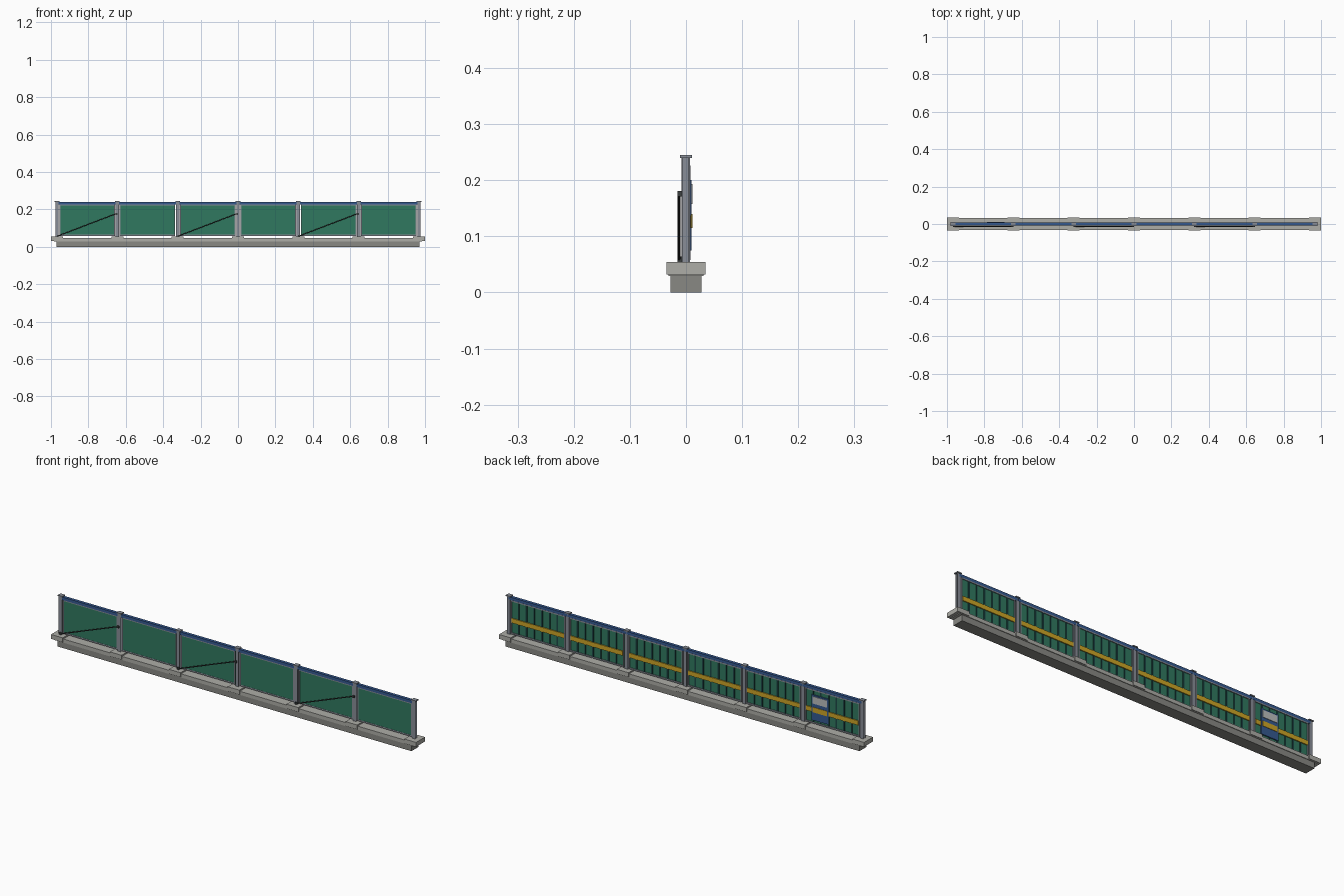
import bpy, bmesh, math
from mathutils import Matrix, Vector

if "Cube" in bpy.data.objects:
    bpy.data.objects.remove(bpy.data.objects["Cube"])


def material(name, rgb):
    m = bpy.data.materials.new(name)
    m.diffuse_color = (*rgb, 1)
    m.use_nodes = True
    m.node_tree.nodes["Principled BSDF"].inputs["Base Color"].default_value = m.diffuse_color
    return m


CONCRETE = material("concrete", (0.42, 0.42, 0.39))
DARK_CONCRETE = material("dark_concrete", (0.25, 0.25, 0.23))
STEEL = material("steel", (0.25, 0.27, 0.31))
DARK = material("dark_steel", (0.045, 0.05, 0.05))
GREEN = material("green", (0.03, 0.19, 0.115))
RIB = material("rib_green", (0.012, 0.06, 0.06))
BLUE = material("blue", (0.035, 0.10, 0.28))
YELLOW = material("yellow", (0.62, 0.38, 0.02))
PALE = material("pale_grey", (0.5, 0.52, 0.52))


def boxes(name, specs, mat):
    """One object from several boxes, each (x0, x1, y0, y1, z0, z1)."""
    bm = bmesh.new()
    for x0, x1, y0, y1, z0, z1 in specs:
        mtx = (Matrix.Translation(((x0 + x1) / 2, (y0 + y1) / 2, (z0 + z1) / 2))
               @ Matrix.Diagonal((x1 - x0, y1 - y0, z1 - z0, 1)))
        bmesh.ops.create_cube(bm, size=1, matrix=mtx)
    me = bpy.data.meshes.new(name)
    bm.to_mesh(me)
    bm.free()
    me.materials.append(mat)
    ob = bpy.data.objects.new(name, me)
    bpy.context.collection.objects.link(ob)
    return ob


def rod(name, a, b, r, mat, sides=8):
    a, b = Vector(a), Vector(b)
    d = b - a
    bm = bmesh.new()
    mtx = Matrix.Translation((a + b) / 2) @ d.to_track_quat('Z', 'Y').to_matrix().to_4x4()
    bmesh.ops.create_cone(bm, cap_ends=True, segments=sides, radius1=r, radius2=r,
                          depth=d.length, matrix=mtx)
    me = bpy.data.meshes.new(name)
    bm.to_mesh(me)
    bm.free()
    me.materials.append(mat)
    bpy.context.collection.objects.link(bpy.data.objects.new(name, me))


BAYS = 6
END = 0.968
STEP = 2 * END / BAYS
posts = [-END + i * STEP for i in range(BAYS + 1)]

# Foundation beam and the plinth slab on it
boxes("foundation_beam", [(-0.97, 0.97, -0.028, 0.028, 0, 0.03)], DARK_CONCRETE)
boxes("plinth_slab", [(-0.985, 0.985, -0.031, 0.031, 0.029, 0.047)], CONCRETE)

# Posts: footing pad, base plate, H-section and cap
for i, x in enumerate(posts):
    boxes(f"footing_pad_{i}", [(x - 0.032, x + 0.032, -0.035, 0.035, 0.032, 0.054)], CONCRETE)
    boxes(f"post_{i}", [
        (x - 0.009, x + 0.009, -0.008, -0.0055, 0.054, 0.24),
        (x - 0.009, x + 0.009, 0.0045, 0.007, 0.054, 0.24),
        (x - 0.0015, x + 0.0015, -0.0055, 0.0045, 0.054, 0.24)], STEEL)
    boxes(f"post_cap_{i}", [(x - 0.0125, x + 0.0125, -0.011, 0.011, 0.24, 0.245)], STEEL)

# Bays: panel, frame, ribs, stripe and top rail
for i in range(BAYS):
    a, b = posts[i] + 0.013, posts[i + 1] - 0.013
    z0, z1 = 0.058, 0.226
    boxes(f"panel_{i}", [(a, b, -0.003, 0.004, z0, z1)], GREEN)
    boxes(f"panel_frame_{i}", [
        (a, b, -0.004, 0.008, z0, z0 + 0.007),
        (a, b, -0.004, 0.008, z1 - 0.006, z1),
        (a, a + 0.005, -0.004, 0.008, z0 + 0.007, z1 - 0.006),
        (b - 0.005, b, -0.004, 0.008, z0 + 0.007, z1 - 0.006)], STEEL)
    n = 7
    ribs = []
    for k in range(1, n):
        x = a + (b - a) * k / n
        ribs.append((x - 0.0035, x + 0.0035, 0.003, 0.0075, z0 + 0.007, z1 - 0.006))
    boxes(f"panel_ribs_{i}", ribs, RIB)
    boxes(f"stripe_{i}", [(a + 0.005, b - 0.005, 0.003, 0.009, 0.115, 0.137)], YELLOW)
    boxes(f"top_rail_{i}", [(posts[i] + 0.002, posts[i + 1] - 0.002,
                            -0.0075, 0.0075, 0.226, 0.24)], BLUE)

    # Diagonal brace with end lugs on the front of every other bay
    if i % 2 == 0:
        p, q = posts[i] + 0.004, posts[i + 1] - 0.004
        rod(f"brace_{i}", (p, -0.0125, 0.058), (q, -0.0125, 0.178), 0.0025, DARK)
        boxes(f"brace_lugs_{i}", [
            (p - 0.005, p + 0.005, -0.015, -0.008, 0.054, 0.064),
            (q - 0.005, q + 0.005, -0.015, -0.008, 0.171, 0.181)], DARK)

# Sign board on the back of the end bay
boxes("sign_board", [(-0.787, -0.693, 0.004, 0.0095, 0.075, 0.2)], BLUE)
boxes("sign_plate", [(-0.78, -0.70, 0.009, 0.0115, 0.158, 0.193)], PALE)
boxes("sign_band", [(-0.78, -0.70, 0.009, 0.0115, 0.115, 0.14)], YELLOW)
